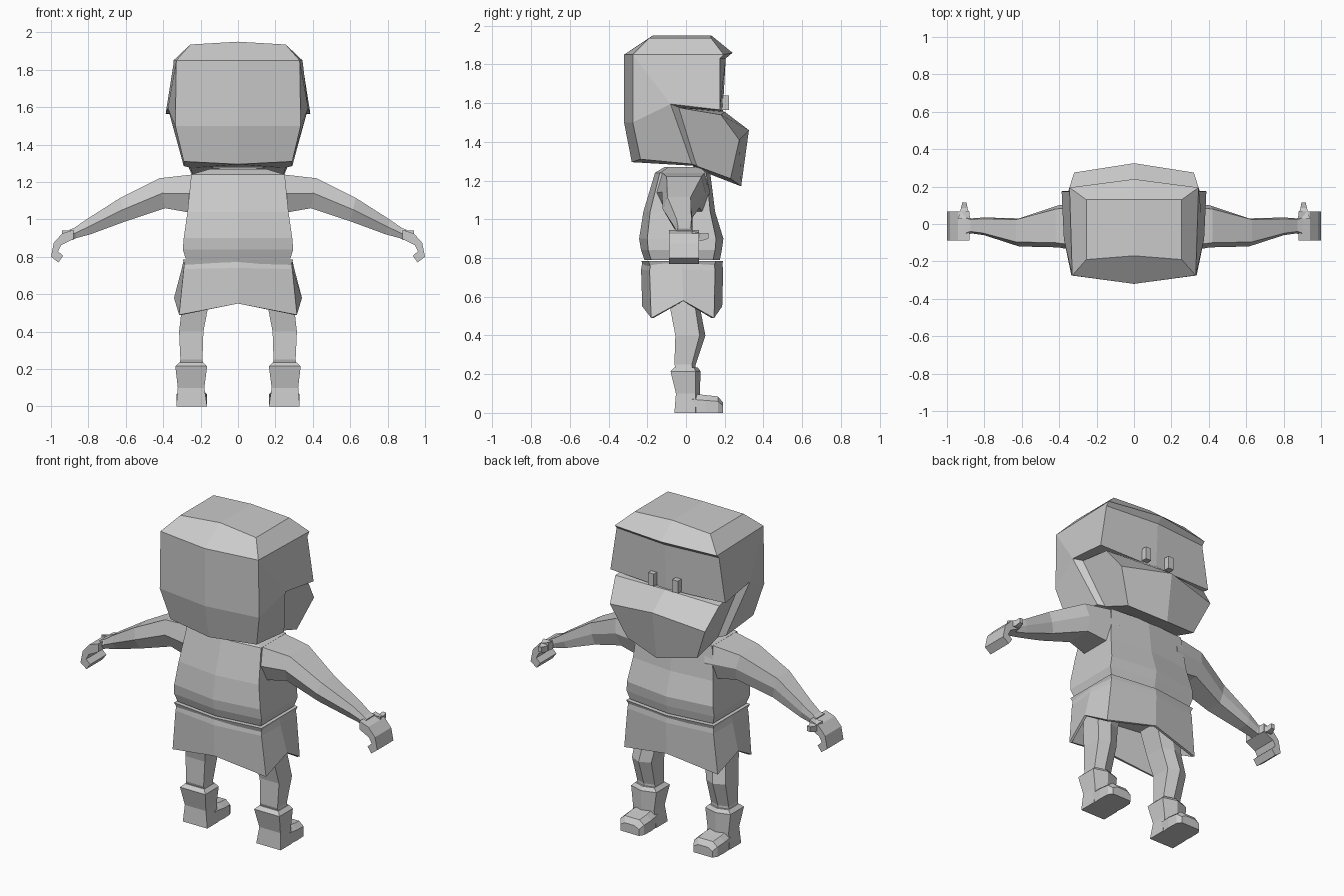
import bpy, bmesh

grey = bpy.data.materials.new("light grey")
grey.diffuse_color = (0.6, 0.6, 0.6, 1)


def build(name, verts, faces, thickness=0):
    """Make one side (+x), mirror it across x = 0 and weld the seam."""
    bm = bmesh.new()
    for s in (1, -1):
        vs = [bm.verts.new((s * x, y, z)) for x, y, z in verts]
        for f in faces:
            bm.faces.new([vs[i] for i in f][::s])
    bmesh.ops.remove_doubles(bm, verts=bm.verts, dist=0.0005)
    bmesh.ops.recalc_face_normals(bm, faces=bm.faces)
    me = bpy.data.meshes.new(name)
    bm.to_mesh(me)
    bm.free()
    me.materials.append(grey)
    ob = bpy.data.objects.new(name, me)
    bpy.context.collection.objects.link(ob)
    if thickness:
        m = ob.modifiers.new("thickness", "SOLIDIFY")
        m.thickness = thickness
    return ob


def loft(name, rings, closed=True, caps=True, thickness=0):
    """Join rings of equal point count; open rings start and end on x = 0."""
    n = len(rings[0])
    verts = [p for r in rings for p in r]
    faces = []
    for k in range(len(rings) - 1):
        for i in range(n if closed else n - 1):
            j = (i + 1) % n
            faces.append((k * n + i, k * n + j, k * n + n + j, k * n + n + i))
    if caps:
        faces += [tuple(range(n))[::-1], tuple(range(len(verts) - n, len(verts)))]
    return build(name, verts, faces, thickness)


def box(name, x0, x1, y0, y1, z0, z1):
    return loft(name, [[(x0, y0, z), (x1, y0, z), (x1, y1, z), (x0, y1, z)] for z in (z0, z1)])


# hair and face: back corner column, back centre column, then front and notch
head = [
    (.29, -.235, 1.31), (.335, -.275, 1.5), (.33, -.275, 1.85), (.255, -.19, 1.935),    # 0-3 back corner
    (0, -.28, 1.295), (0, -.32, 1.5), (0, -.32, 1.85), (0, -.17, 1.95),                 # 4-7 back centre
    (.255, .13, 1.935), (0, .13, 1.95), (.345, .195, 1.85), (0, .24, 1.86),             # 8-11 crown front
    (.345, .175, 1.83), (0, .205, 1.83), (.387, .175, 1.565), (0, .19, 1.555),          # 12-15 face
    (.375, -.08, 1.595), (.29, .03, 1.285), (.33, -.03, 1.575), (.25, .06, 1.275),      # 16-19 side notch
    (0, -.03, 1.575), (0, .06, 1.275),                                                  # 20-21 inner wall
]
build("head", head, [
    (4, 0, 1, 5), (5, 1, 2, 6), (6, 2, 3, 7), (7, 3, 8, 9), (9, 8, 10, 11),
    (11, 10, 12, 13), (13, 12, 14, 15), (3, 2, 10, 8), (2, 16, 14, 12, 10),
    (1, 16, 2), (0, 17, 16, 1), (16, 17, 19, 18), (18, 19, 21, 20),
    (14, 16, 18, 20, 15), (0, 4, 21, 19, 17)])

# beard wedge sitting in the notch
build("beard", [
    (.335, -.06, 1.58), (.35, .18, 1.54), (.32, .275, 1.41), (.235, .23, 1.21), (.255, .04, 1.28),
    (0, -.06, 1.58), (0, .2, 1.555), (0, .325, 1.46), (0, .285, 1.17), (0, .04, 1.265)],
    [(0, 1, 2, 3, 4), (0, 5, 6, 1), (1, 6, 7, 2), (2, 7, 8, 3), (3, 8, 9, 4), (4, 9, 5, 0)])

# eyes
box("eyes", .062, .1, .17, .222, 1.565, 1.64)


# torso: z, half width, back corner, back centre, front corner, front centre
def half_ring(z, x, bc, b, fc, f):
    return [(0, b, z), (x, bc, z), (x, fc, z), (0, f, z)]


loft("torso", [half_ring(*r) for r in (
    (.79, .28, -.18, -.215, .14, .175), (.84, .295, -.195, -.232, .15, .185),
    (.9, .29, -.2, -.242, .155, .193), (1.04, .27, -.185, -.22, .125, .15),
    (1.24, .25, -.135, -.16, .105, .125), (1.27, .15, -.09, -.11, .07, .08))], closed=False)

# belt
loft("belt", [half_ring(*r) for r in (
    (.745, .28, -.18, -.22, .14, .18), (.785, .295, -.195, -.23, .155, .192))], closed=False)

# skirt with a zigzag hem
loft("skirt", [
    [(0, -.225, .785), (.285, -.18, .78), (.29, -.02, .785), (.285, .145, .78), (0, .185, .785)],
    [(0, -.232, .74), (.29, -.188, .735), (.3, -.02, .74), (.29, .15, .735), (0, .192, .74)],
    [(0, -.226, .55), (.315, -.18, .49), (.342, -.015, .58), (.315, .145, .49), (0, .187, .55)],
], closed=False, caps=False, thickness=.015)


# legs and boots: z, inner x, outer x, back, front corners, front ridge
def leg_ring(z, x0, x1, b, fc, f):
    return [(x0, b, z), (x1, b, z), (x1, fc, z), ((x0 + x1) / 2, f, z), (x0, fc, z)]


loft("legs", [leg_ring(*r) for r in (
    (.22, .185, .315, -.05, .03, .05), (.25, .19, .308, -.06, .03, .05),
    (.4, .185, .315, -.055, .07, .1), (.53, .16, .3, -.08, .05, .075),
    (.68, .12, .28, -.09, .05, .07))])
loft("boots", [leg_ring(*r) for r in (
    (0, .165, .33, -.06, .05, .06), (.1, .18, .322, -.052, .05, .072),
    (.215, .165, .335, -.08, .05, .075), (.235, .185, .315, -.06, .04, .06))])
loft("toes", [
    [(x0, y, 0), (x1, y, 0), (x1, y, t * .7), (x1 - .03, y, t), (x0 + .03, y, t), (x0, y, t * .7)]
    for y, x0, x1, t in ((.03, .172, .325, .1), (.1, .165, .33, .092),
                         (.165, .168, .327, .085), (.19, .185, .31, .055))])


# arms: top (x, z), bottom (x, z), back y, front y
def arm_ring(tx, tz, bx, bz, y0, y1):
    mx, mz = (tx + bx) / 2, (tz + bz) / 2
    return [(tx, y0 * .8, tz), (mx, y0, mz), (bx, y0 * .7, bz),
            (bx, y1 * .7, bz), (mx, y1, mz), (tx, y1 * .8, tz)]


loft("arms", [arm_ring(*r) for r in (
    (.2, 1.245, .22, 1.03, -.16, .125), (.42, 1.22, .39, 1.06, -.125, .1),
    (.63, 1.115, .6, .99, -.12, .03), (.81, 1.0, .79, .92, -.06, .035),
    (.875, .955, .865, .9, -.05, .03), (.9, .945, .89, .893, -.06, .04))])

# cupped hands: profile swept along y
hand = [(.88, .945), (.94, .925), (.985, .875), (1.0, .8), (.96, .77),
        (.935, .805), (.962, .83), (.945, .862), (.88, .895)]
loft("hands", [[(x, y, z) for x, z in hand] for y in (-.088, .068)])

# thumbs
loft("thumbs", [[(x0, y, z0), (x1, y, z0), (x1, y, z1), (x0, y, z1)] for y, x0, x1, z0, z1 in (
    (.03, .875, .94, .895, .94), (.085, .89, .925, .89, .925), (.115, .895, .918, .9, .93))])
